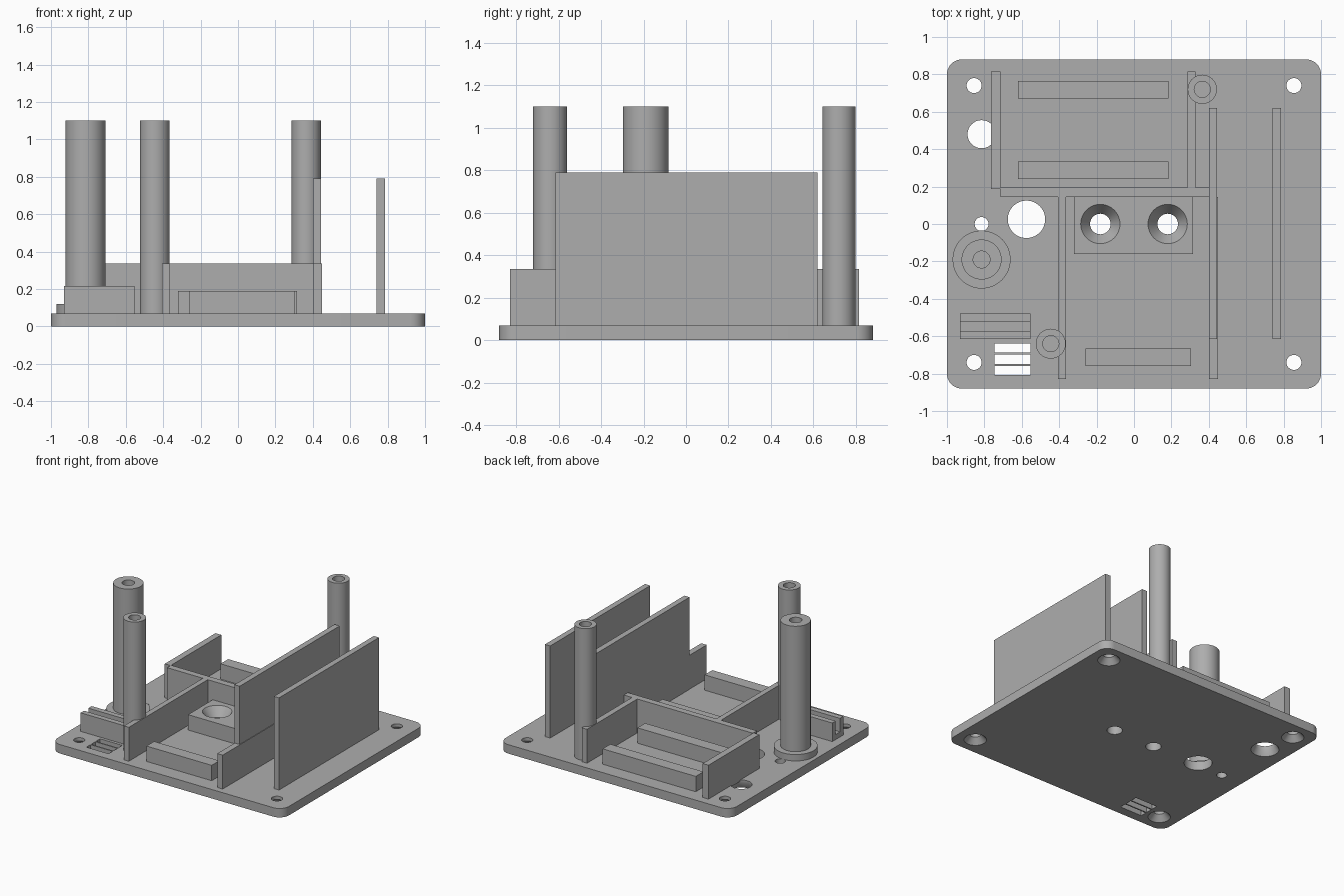
import bpy, bmesh, math

cube = bpy.data.objects.get("Cube")
if cube:
    bpy.data.objects.remove(cube, do_unlink=True)

grey = bpy.data.materials.new("plain grey")
grey.use_nodes = True
colour = (0.42, 0.42, 0.42, 1)
grey.diffuse_color = colour
grey.node_tree.nodes["Principled BSDF"].inputs["Base Color"].default_value = colour

FLOOR = 0.07      # top of the base plate
WALL = 0.335      # low partition height
TALL = 0.79       # tall panel height
POST = 1.1        # post height
LEDGE = 0.19      # strip and block height


def finish(name, bm):
    bmesh.ops.recalc_face_normals(bm, faces=bm.faces)
    mesh = bpy.data.meshes.new(name)
    bm.to_mesh(mesh)
    bm.free()
    mesh.materials.append(grey)
    ob = bpy.data.objects.new(name, mesh)
    bpy.context.collection.objects.link(ob)
    return ob


def box(name, x0, x1, y0, y1, top, bottom=FLOOR - 0.01):
    bm = bmesh.new()
    bmesh.ops.create_cube(bm, size=1)
    for v in bm.verts:
        v.co = (x1 if v.co.x > 0 else x0, y1 if v.co.y > 0 else y0,
                top if v.co.z > 0 else bottom)
    return finish(name, bm)


def lathe(name, x, y, profile, steps=48):
    """Revolve (radius, height) points about a vertical axis."""
    bm = bmesh.new()
    verts = [bm.verts.new((r, 0, z)) for r, z in profile]
    edges = [bm.edges.new(pair) for pair in zip(verts, verts[1:])]
    bmesh.ops.spin(bm, geom=verts + edges, cent=(0, 0, 0), axis=(0, 0, 1),
                   angle=math.tau, steps=steps, use_duplicate=False)
    bmesh.ops.remove_doubles(bm, verts=bm.verts, dist=0.0001)
    bmesh.ops.translate(bm, verts=bm.verts, vec=(x, y, 0))
    return finish(name, bm)


def activate(ob):
    bpy.ops.object.select_all(action='DESELECT')
    ob.select_set(True)
    bpy.context.view_layer.objects.active = ob


def smooth(ob):
    activate(ob)
    bpy.ops.object.shade_smooth_by_angle(angle=math.radians(30))


def cut(target, cutters):
    activate(target)
    for c in cutters:
        mod = target.modifiers.new("cut", 'BOOLEAN')
        mod.operation, mod.solver, mod.object = 'DIFFERENCE', 'EXACT', c
        bpy.ops.object.modifier_apply(modifier=mod.name)
    smooth(target)


def drill(x, y, r):
    return lathe("drill", x, y, [(0, -0.1), (r, -0.1), (r, 0.3), (0, 0.3)])


def sink_below(x, y, r, wide):
    return lathe("sink", x, y, [(0, -0.02), (wide, -0.02), (wide, 0),
                                (r, 0.045), (r, 0.1), (0, 0.1)])


# Base plate with rounded corners
bm = bmesh.new()
bmesh.ops.create_cube(bm, size=1)
for v in bm.verts:
    v.co = (v.co.x * 2, v.co.y * 1.76, (v.co.z + 0.5) * FLOOR)
upright = [e for e in bm.edges if abs(e.verts[0].co.z - e.verts[1].co.z) > 0.01]
bmesh.ops.bevel(bm, geom=upright, offset=0.08, segments=10, profile=0.5, affect='EDGES')
base = finish("base_plate", bm)

# Screw block
block = box("screw_block", -0.32, 0.315, -0.16, 0.15, LEDGE)

# Holes through plate and block
screw_holes = [lathe("screw_hole", sx * 0.18, 0,
                     [(0, -0.1), (0.055, -0.1), (0.055, 0.12),
                      (0.105, LEDGE), (0.105, 0.3), (0, 0.3)]) for sx in (-1, 1)]
plate_holes = [sink_below(sx * 0.855, sy * 0.74, 0.04, 0.08)
               for sx in (-1, 1) for sy in (-1, 1)]
plate_holes += [sink_below(-0.815, 0.48, 0.075, 0.1),
                drill(-0.575, 0.025, 0.1), drill(-0.815, 0, 0.037)]
plate_holes += [box("slot", -0.745, -0.553, y - 0.025, y + 0.025, 0.2, -0.1)
                for y in (-0.663, -0.723, -0.783)]
cut(base, plate_holes + screw_holes)
cut(block, screw_holes)
for helper in plate_holes + screw_holes:
    bpy.data.objects.remove(helper, do_unlink=True)

# Low partition walls
box("rear_bay_right_wall", -0.765, -0.715, 0.19, 0.815, WALL)
box("rear_bay_left_wall", 0.285, 0.33, 0.19, 0.815, WALL)
box("cross_wall", -0.765 + 0.05, 0.405, 0.145, 0.195, WALL)
box("rear_bay_corner", -0.765, -0.715, 0.188, 0.195, WALL)
box("front_bay_right_wall", -0.405, -0.363, -0.83, 0.15, WALL)
box("front_bay_left_wall", 0.402, 0.449, -0.83, 0.145, WALL)

# Tall panels
for name, x0, x1 in (("inner_panel", 0.4, 0.445), ("outer_panel", 0.74, 0.785)):
    box(name, x0, x1, -0.615, 0.62, TALL)

# Support strips
box("rear_strip", -0.62, 0.185, 0.67, 0.765, LEDGE)
box("middle_strip", -0.62, 0.185, 0.24, 0.335, LEDGE)
box("front_strip", -0.26, 0.305, -0.76, -0.665, LEDGE)

# Grooved holder
box("holder_rear_lip", -0.93, -0.553, -0.52, -0.478, 0.215)
box("holder_front_lip", -0.93, -0.553, -0.615, -0.573, 0.215)
box("holder_floor", -0.93, -0.553, -0.573, -0.52, 0.11)

# Hollow posts
for name, x, y, r, bore in (("flanged_post", -0.815, -0.19, 0.107, 0.045),
                            ("front_post", -0.445, -0.64, 0.08, 0.043),
                            ("rear_post", 0.365, 0.72, 0.078, 0.043)):
    smooth(lathe(name, x, y, [(0, FLOOR - 0.01), (r, FLOOR - 0.01), (r, POST),
                              (bore, POST), (bore, 0.7), (0, 0.7)]))
smooth(lathe("post_flange", -0.815, -0.19,
             [(0, FLOOR - 0.01), (0.155, FLOOR - 0.01), (0.155, 0.12), (0, 0.12)]))
